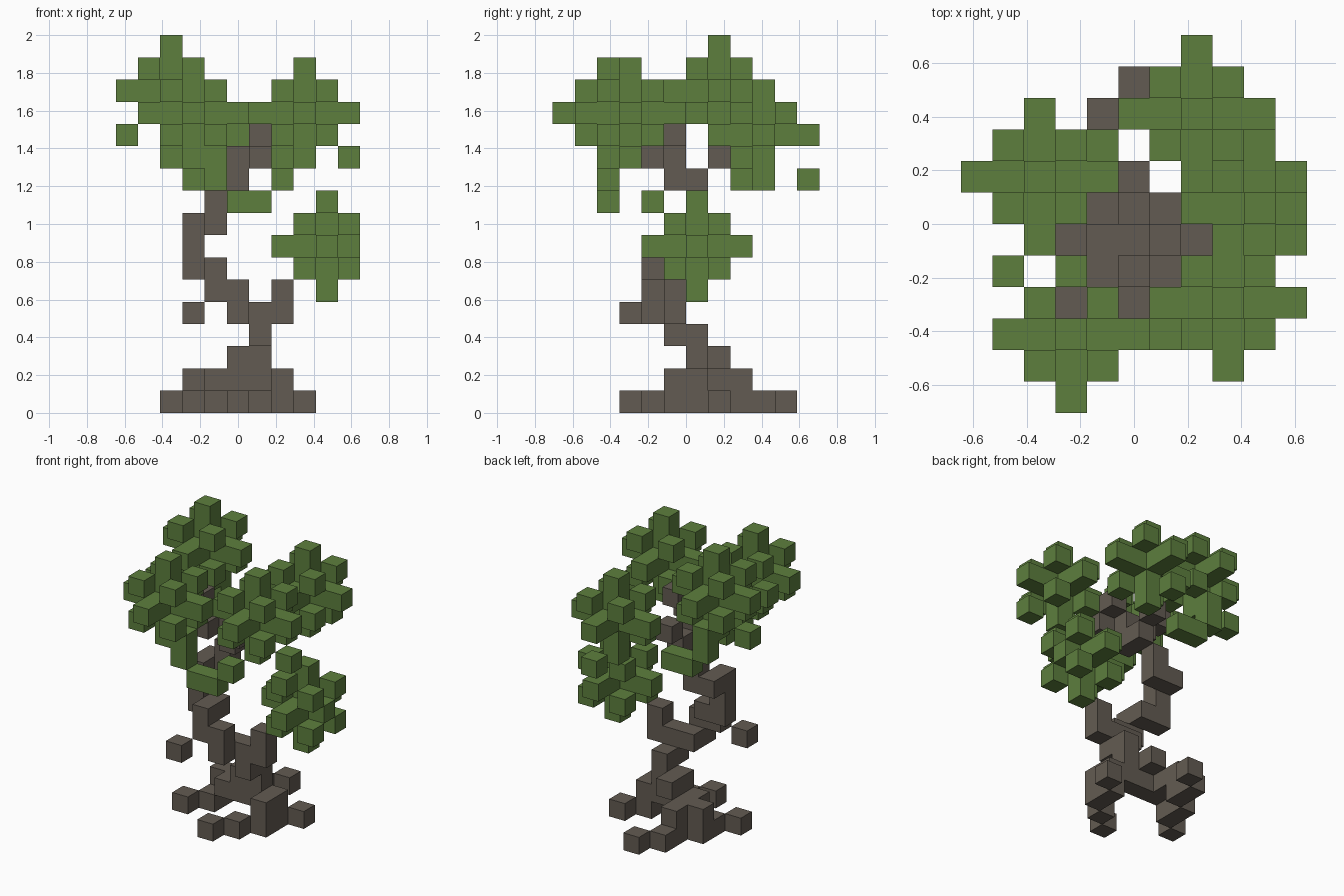
import bpy
import bmesh
from mathutils import Vector
from itertools import product

if "Cube" in bpy.data.objects:
    bpy.data.objects.remove(bpy.data.objects["Cube"], do_unlink=True)

CELL = 2 / 17                      # edge of one block
ORIGIN = Vector((-5.5, -6, 0))     # grid corner, in blocks
COMPASS = {"E": Vector((1, 0, 0)), "W": Vector((-1, 0, 0)),
           "N": Vector((0, 1, 0)), "S": Vector((0, -1, 0)),
           "U": Vector((0, 0, 1)), "D": Vector((0, 0, -1))}


def make_material(name, color):
    mat = bpy.data.materials.new(name)
    mat.use_nodes = True
    mat.diffuse_color = color
    mat.node_tree.nodes["Principled BSDF"].inputs["Base Color"].default_value = color
    return mat


bark = make_material("bark brown", (0.124, 0.105, 0.084, 1))
leaf = make_material("leaf green", (0.110, 0.212, 0.048, 1))


def walk(start, steps=""):
    """Blocks along a path; each word is one move, letters combine to diagonals."""
    pos = Vector(start)
    cells = [tuple(pos)]
    for word in steps.split():
        for letter in word:
            pos = pos + COMPASS[letter]
        cells.append(tuple(pos))
    return cells


def tuft(center, missing=(), stray=()):
    """Six arms of two blocks, eight corner blocks, plus loose outer blocks."""
    offsets = {(0, 0, 0)} | set(product((-1, 1), repeat=3))
    for arm in COMPASS.values():
        offsets |= {tuple(arm), tuple(arm * 2)}
    offsets = (offsets - set(missing)) | set(stray)
    return [tuple(Vector(center) + Vector(o)) for o in offsets]


def build(name, cells, mat):
    """Join blocks into one mesh, leaving out faces between neighbours."""
    cells = {tuple(int(round(c)) for c in cell) for cell in cells}
    bm = bmesh.new()
    for cell in sorted(cells):
        middle = Vector(cell) + ORIGIN + Vector((0.5, 0.5, 0.5))
        for normal in COMPASS.values():
            if tuple(int(a + b) for a, b in zip(cell, normal)) in cells:
                continue
            side = Vector((normal.y, normal.z, normal.x))
            up = normal.cross(side)
            corners = [side + up, up - side, -side - up, side - up]
            bm.faces.new([bm.verts.new((middle + (normal + c) / 2) * CELL)
                          for c in corners])
    mesh = bpy.data.meshes.new(name)
    bm.to_mesh(mesh)
    bm.free()
    mesh.materials.append(mat)
    obj = bpy.data.objects.new(name, mesh)
    bpy.context.collection.objects.link(obj)


# Roots spreading over the ground
build("roots",
      walk((5, 10, 0), "WS S U WS D EU S E")
      + walk((2, 5, 0), "EN N")
      + walk((5, 3, 0), "EN EN U N W")
      + walk((8, 7, 0), "WS"), bark)

# Winding trunk
build("trunk", walk((5, 7, 2), "S E U S U W S U W U N W U U N E U EU S"), bark)

# Branches towards each tuft, and a loose twig
build("branches",
      walk((7, 5, 4), "U")
      + walk((5, 5, 11), "ES NU")
      + walk((5, 5, 11), "W S")
      + walk((4, 5, 11), "WU")
      + walk((5, 7, 11)), bark)
build("loose_twig", walk((3, 3, 4)), bark)

# Leaf tufts
build("back_right_leaves", tuft((2, 7, 14), stray=[(-2, 0, -2)]), leaf)
build("front_right_leaves",
      tuft((3, 2, 13), missing=[(0, 1, 0)], stray=[(-2, 2, 0)]), leaf)
build("front_left_leaves", tuft((8, 3, 13), stray=[(2, 0, -2)]), leaf)
build("back_left_leaves",
      tuft((7, 9, 12), missing=[(-1, 1, -1), (1, 1, -1)], stray=[(0, 2, -2)]), leaf)
build("low_left_leaves",
      tuft((9, 6, 7), missing=[(2, 0, 0)], stray=[(0, -2, 2)]), leaf)

# Hanging vines below the crown
build("front_vine", walk((4, 2, 11), "D ED E EU"), leaf)
build("back_vine", walk((2, 8, 12), "D ED E"), leaf)
